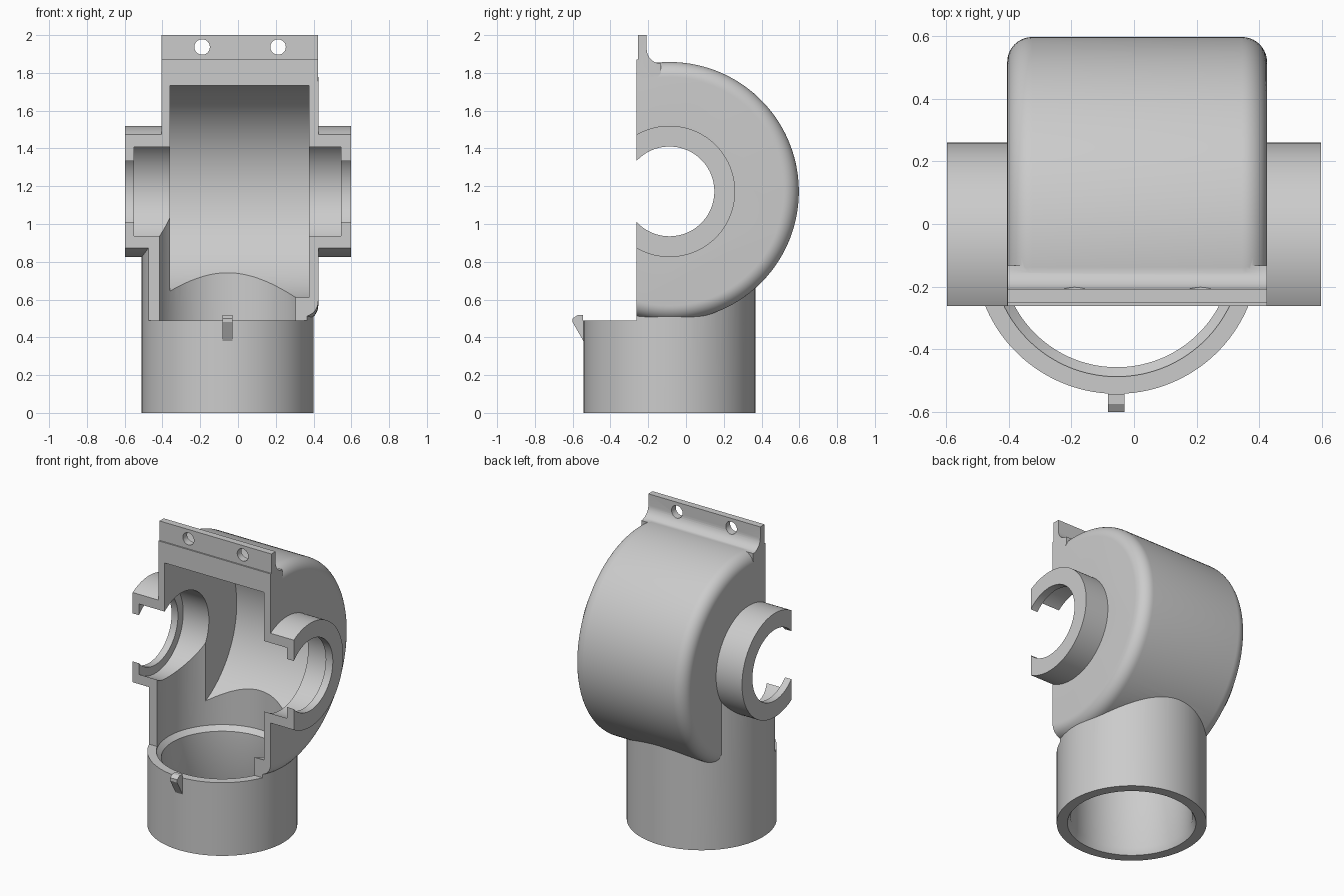
import bpy, bmesh
from math import sin, cos, pi
from mathutils import Matrix, Vector

old = bpy.data.objects.get("Cube")
if old:
    bpy.data.objects.remove(old, do_unlink=True)

AXIS_Y, AXIS_Z = -0.0875, 1.1725      # shared axle line
PIPE_X = -0.055                       # pipe centre line
FRONT = -0.262                        # open split face
LEFT, RIGHT = 0.425, -0.405           # drum side faces
SEGMENTS = 128

grey = bpy.data.materials.new("plain_grey")
grey.use_nodes = True
grey.diffuse_color = (0.6, 0.6, 0.6, 1)
grey.node_tree.nodes["Principled BSDF"].inputs["Base Color"].default_value = grey.diffuse_color


def finish(name, bm):
    bmesh.ops.recalc_face_normals(bm, faces=bm.faces)
    mesh = bpy.data.meshes.new(name)
    bm.to_mesh(mesh)
    bm.free()
    mesh.materials.append(grey)
    ob = bpy.data.objects.new(name, mesh)
    bpy.context.collection.objects.link(ob)
    return ob


def lathe(name, profile, along_x=True):
    """Solid of revolution from (position, radius) pairs."""
    bm = bmesh.new()
    rings = []
    for p, r in profile:
        ring = []
        for i in range(SEGMENTS):
            a = 2 * pi * (i + 0.5) / SEGMENTS
            u, v = r * cos(a), r * sin(a)
            co = (p, AXIS_Y + u, AXIS_Z + v) if along_x else (PIPE_X + u, AXIS_Y + v, p)
            ring.append(bm.verts.new(co))
        rings.append(ring)
    for a, b in zip(rings, rings[1:]):
        for i in range(SEGMENTS):
            j = (i + 1) % SEGMENTS
            bm.faces.new((a[i], a[j], b[j], b[i]))
    bm.faces.new(rings[0])
    bm.faces.new(rings[-1])
    return finish(name, bm)


def extrude_x(name, outline, x0, x1):
    """Prism along x from a (y, z) outline."""
    bm = bmesh.new()
    face = bm.faces.new([bm.verts.new((x0, y, z)) for y, z in outline])
    new = bmesh.ops.extrude_face_region(bm, geom=[face])["geom"]
    bmesh.ops.translate(bm, vec=Vector((x1 - x0, 0, 0)),
                        verts=[g for g in new if isinstance(g, bmesh.types.BMVert)])
    return finish(name, bm)


def combine(body, tool, operation):
    mod = body.modifiers.new(operation, "BOOLEAN")
    mod.operation, mod.solver, mod.object = operation, "EXACT", tool
    bpy.context.view_layer.objects.active = body
    bpy.ops.object.modifier_apply(modifier=mod.name)
    bpy.data.objects.remove(tool, do_unlink=True)


# Drum with rounded rims
DRUM_R, FILLET = 0.685, 0.08
arc = [pi / 2 * i / 10 for i in range(11)]
rim = [(RIGHT + FILLET * (1 - sin(a)), DRUM_R - FILLET * (1 - cos(a))) for a in reversed(arc)]
rim += [(LEFT - FILLET * (1 - sin(a)), DRUM_R - FILLET * (1 - cos(a))) for a in arc]
housing = lathe("housing", rim)

# Axle collars, vertical pipe
combine(housing, lathe("collars", [(-0.597, 0.3475), (0.597, 0.3475)]), "UNION")
combine(housing, lathe("pipe", [(0, 0.455), (AXIS_Z, 0.455)], False), "UNION")

# Mounting flange, stepped in front and coved into the drum behind
COVE = 0.075
cove = [(-0.208 + COVE * (1 - cos(a)), 1.925 - COVE * sin(a)) for a in arc]
flange = [(-0.29, 1.7), (-0.29, 1.87), (-0.253, 1.87), (-0.253, 2.0), (-0.208, 2.0)]
flange += cove + [(-0.133, 1.8), (-0.208, 1.7)]
combine(housing, extrude_x("flange", flange, RIGHT + 0.0005, LEFT - 0.0005), "UNION")

# Hollow interior
cavities = [
    lathe("drum_cavity", [(-0.36, 0.588), (0.375, 0.588)]),
    lathe("collar_bore", [(-0.55, 0.2935), (0.545, 0.2935)]),
    lathe("axle_hole", [(-0.7, 0.2375), (0.7, 0.2375)]),
    lathe("pipe_bore", [(-0.05, 0.39), (0, 0.39), (0.04, 0.37), (0.45, 0.37),
                        (0.48, 0.40), (AXIS_Z, 0.40)], False),
]
for cavity in cavities:
    combine(housing, cavity, "DIFFERENCE")

# Split face: everything above the pipe rim is open at the front
opening = [(-1, 0.49), (FRONT, 0.49), (FRONT, 1.87), (FRONT, 2.2), (-1, 2.2)]
combine(housing, extrude_x("front_opening", opening, -1, 1), "DIFFERENCE")

# Screw holes
for x in (-0.19, 0.212):
    bm = bmesh.new()
    bmesh.ops.create_cone(bm, cap_ends=True, segments=32, radius1=0.041, radius2=0.041, depth=0.3,
                          matrix=Matrix.Translation((x, -0.23, 1.937)) @ Matrix.Rotation(pi / 2, 4, "X"))
    combine(housing, finish("screw_hole", bm), "DIFFERENCE")

# Snap hook on the front of the pipe
hook = [(-0.53, 0.38), (-0.543, 0.38), (-0.6, 0.48), (-0.6, 0.5), (-0.575, 0.517), (-0.545, 0.517),
        (-0.545, 0.489), (-0.53, 0.489)]
snap_hook = extrude_x("snap_hook", hook, -0.083, -0.03)

# Smooth the round surfaces, keep edges crisp
bpy.ops.object.select_all(action="DESELECT")
housing.select_set(True)
bpy.context.view_layer.objects.active = housing
bpy.ops.object.shade_smooth_by_angle(angle=0.5)
